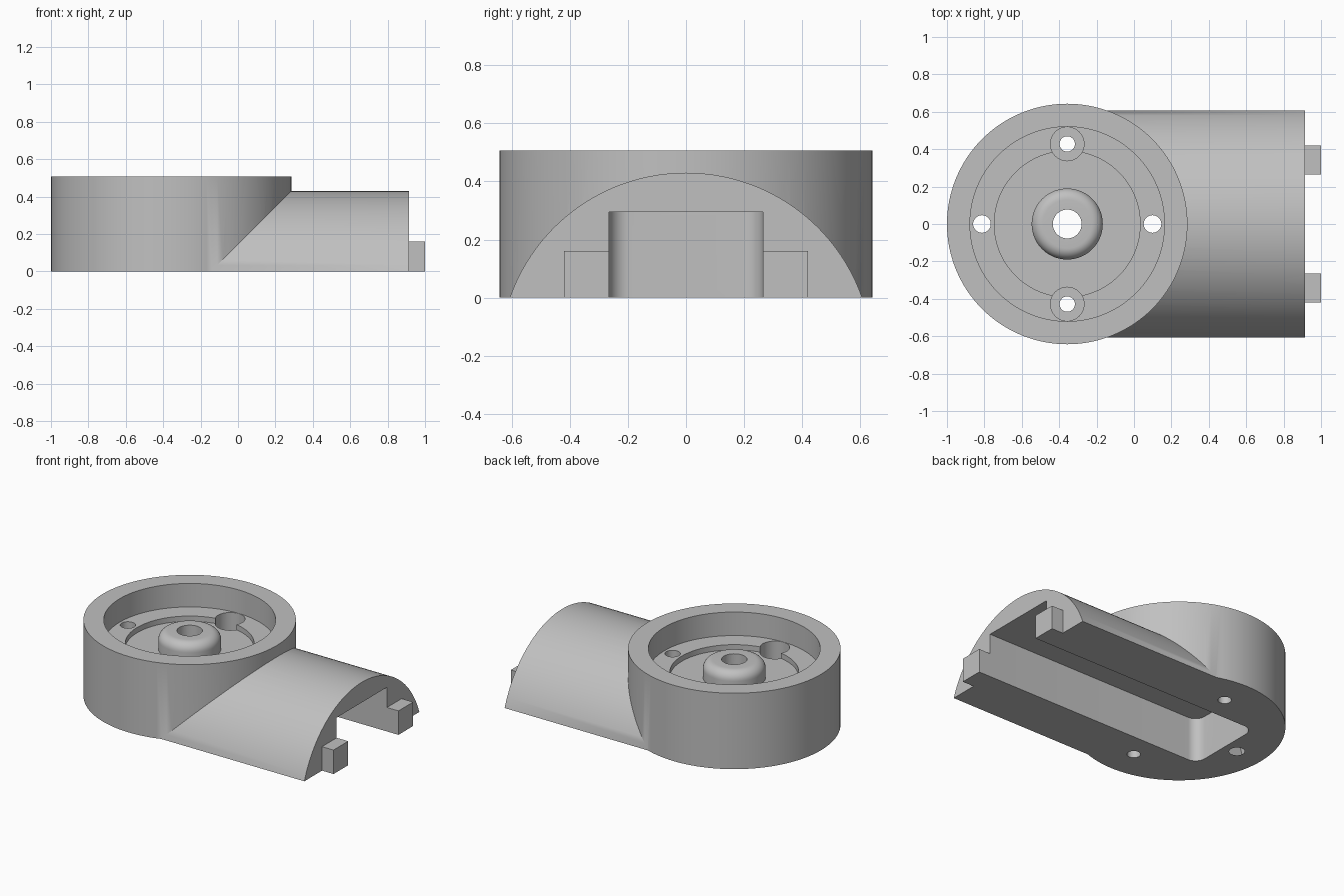
import bpy, bmesh, math
from mathutils import Matrix

cube = bpy.data.objects.get("Cube")
if cube:
    bpy.data.objects.remove(cube, do_unlink=True)

CX, R, H = -0.357, 0.643, 0.507      # round housing
END = 0.915                          # open end of the arm
SEG = 128

grey = bpy.data.materials.new("light grey")
grey.use_nodes = True
color = (0.53, 0.53, 0.53, 1)
grey.diffuse_color = color
grey.node_tree.nodes["Principled BSDF"].inputs["Base Color"].default_value = color


def to_object(bm, name):
    bmesh.ops.remove_doubles(bm, verts=bm.verts, dist=1e-5)
    bmesh.ops.recalc_face_normals(bm, faces=bm.faces)
    mesh = bpy.data.meshes.new(name)
    bm.to_mesh(mesh)
    bm.free()
    obj = bpy.data.objects.new(name, mesh)
    bpy.context.collection.objects.link(obj)
    mesh.materials.append(grey)
    return obj


def cylinder(name, x, y, r, low, high, seg=48):
    bm = bmesh.new()
    bmesh.ops.create_cone(bm, cap_ends=True, segments=seg, radius1=r, radius2=r,
                          depth=high - low,
                          matrix=Matrix.Translation((x, y, (low + high) / 2)))
    return to_object(bm, name)


def prism(name, points, vector):
    bm = bmesh.new()
    face = bm.faces.new([bm.verts.new(p) for p in points])
    new = bmesh.ops.extrude_face_region(bm, geom=[face])["geom"]
    bmesh.ops.translate(bm, vec=vector, verts=[v for v in new if isinstance(v, bmesh.types.BMVert)])
    return to_object(bm, name)


def box(name, x0, x1, y0, y1, z0, z1):
    return prism(name, [(x0, y0, z0), (x1, y0, z0), (x1, y1, z0), (x0, y1, z0)], (0, 0, z1 - z0))


def lathe(name, profile, x):
    bm = bmesh.new()
    verts = [bm.verts.new((x + r, 0, z)) for r, z in profile]
    edges = [bm.edges.new(pair) for pair in zip(verts, verts[1:])]
    bmesh.ops.spin(bm, geom=verts + edges, cent=(x, 0, 0), axis=(0, 0, 1),
                   angle=2 * math.pi, steps=SEG)
    return to_object(bm, name)


def combine(target, tool, operation="DIFFERENCE"):
    mod = target.modifiers.new("combine", "BOOLEAN")
    mod.operation, mod.solver, mod.object = operation, "EXACT", tool
    bpy.context.view_layer.objects.active = target
    bpy.ops.object.modifier_apply(modifier=mod.name)
    bpy.data.objects.remove(tool, do_unlink=True)


def arc(cx, cy, r, start, stop, steps):
    angles = [math.radians(start + (stop - start) * i / steps) for i in range(steps + 1)]
    return [(cx + r * math.cos(a), cy + r * math.sin(a)) for a in angles]


# Round housing joined to the arched arm, trimmed flat underneath
body = cylinder("housing_with_arm", CX, 0, R, -0.1, H, SEG)
arch = [(-0.3, y, z) for y, z in arc(0, 0.43 - R, R, 0, 360, SEG)[:-1]]
combine(body, prism("arm", arch, (END + 0.3, 0, 0)), "UNION")
combine(body, box("trim", -2, 2, -2, 2, -2, 0))

# Stepped recess around a rounded centre boss
boss = [(0, 0.435)] + arc(0.13, 0.375, 0.06, 90, 0, 8)
steps = [(0.19, 0.315), (0.39, 0.315), (0.39, 0.35), (0.52, 0.35), (0.52, 0.8), (0, 0.8)]
combine(body, lathe("recess", boss + steps, CX))

# Long channel underneath with rounded inner corners
r, back, half = 0.07, -0.72, 0.265
outline = (arc(back + r, half - r, r, 90, 180, 8)
           + arc(back + r, r - half, r, 180, 270, 8)
           + [(1.3, -half), (1.3, half)])
combine(body, prism("channel", [(x, y, -0.2) for x, y in outline], (0, 0, 0.495)))

# Narrow curved ramp at the closed end, flared at its lower edges
flare = arc(0.145, 0.045, 0.045, 180, 270, 6)
side = [(0.1, 0.4)] + flare + [(0.145, -0.2)]
section = side + [(-y, z) for y, z in reversed(side)]
slot = prism("slot", [(-1.1, y, z) for y, z in section], (0.4, 0, 0))
disc = [(x, -0.5, z) for x, z in arc(-0.65, 0, 0.295, 0, 360, 96)[:-1]]
combine(slot, prism("ramp", disc, (0, 1, 0)), "INTERSECT")
combine(body, slot)

# Centre bore, side holes and counterbored screw holes
combine(body, cylinder("bore", CX, 0, 0.077, -0.2, 1))
for s in (-1, 1):
    combine(body, cylinder("side_hole", CX + s * 0.456, 0, 0.047, -0.2, 1))
    combine(body, cylinder("counterbore", CX, s * 0.428, 0.09, 0.2, 1))
    combine(body, cylinder("screw_hole", CX, s * 0.428, 0.041, -0.2, 1))

bpy.ops.object.select_all(action="DESELECT")
body.select_set(True)
bpy.context.view_layer.objects.active = body
bpy.ops.object.shade_smooth_by_angle(angle=math.radians(30))

# Locating tabs on the open end
for name, s in (("left_tab", 1), ("right_tab", -1)):
    low, high = sorted((s * 0.265, s * 0.42))
    box(name, END, 1.0, low, high, 0, 0.16)
